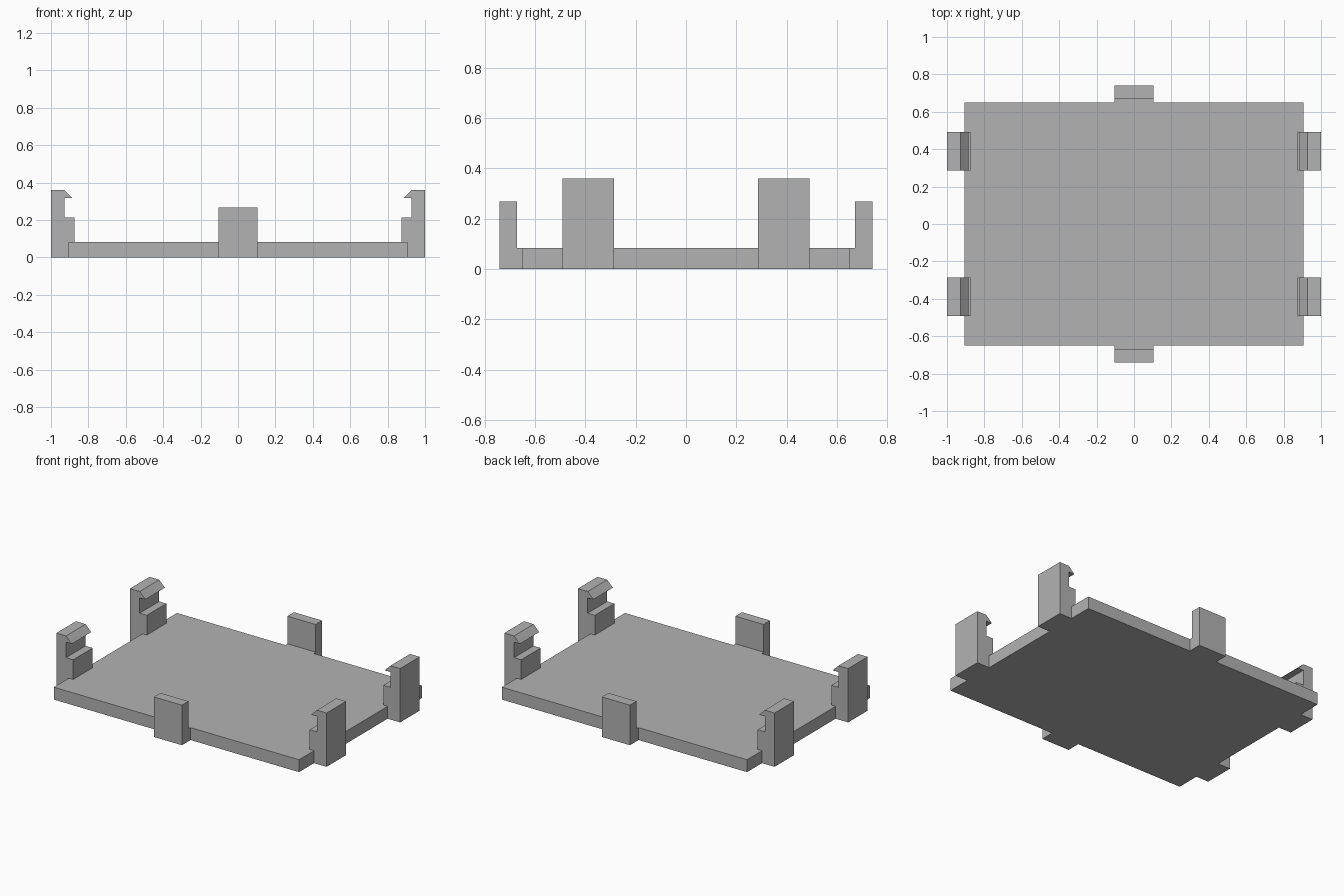
import bpy
import bmesh

cube = bpy.data.objects.get("Cube")
if cube:
    bpy.data.objects.remove(cube, do_unlink=True)

grey = bpy.data.materials.new("plain_grey")
grey.use_nodes = True
colour = (0.45, 0.45, 0.45, 1)
grey.diffuse_color = colour
grey.node_tree.nodes["Principled BSDF"].inputs["Base Color"].default_value = colour

PLATE_X, PLATE_Y, PLATE_H = 0.907, 0.65, 0.083


def extrude(name, profile, place, start, end):
    """Sweep a closed 2D profile from start to end; place(a, b, t) gives the 3D point."""
    bm = bmesh.new()
    face = bm.faces.new([bm.verts.new(place(a, b, start)) for a, b in profile])
    swept = bmesh.ops.extrude_face_region(bm, geom=[face])
    moved = [v for v in swept["geom"] if isinstance(v, bmesh.types.BMVert)]
    shift = [q - p for p, q in zip(place(0, 0, start), place(0, 0, end))]
    bmesh.ops.translate(bm, verts=moved, vec=shift)
    bmesh.ops.recalc_face_normals(bm, faces=bm.faces)
    mesh = bpy.data.meshes.new(name)
    bm.to_mesh(mesh)
    bm.free()
    mesh.materials.append(grey)
    obj = bpy.data.objects.new(name, mesh)
    bpy.context.collection.objects.link(obj)
    return obj


# Flat base plate
extrude("base_plate",
        [(-PLATE_X, -PLATE_Y), (PLATE_X, -PLATE_Y), (PLATE_X, PLATE_Y), (-PLATE_X, PLATE_Y)],
        lambda a, b, t: (a, b, t), 0, PLATE_H)

# Hooked side clips with a support ledge, resting on the plate edge
clip_profile = [(PLATE_X, 0), (1, 0), (1, 0.36), (0.928, 0.36), (0.886, 0.318),
                (0.928, 0.318), (0.928, 0.215), (0.875, 0.215),
                (0.875, PLATE_H), (PLATE_X, PLATE_H)]
for side, sx in (("left", 1), ("right", -1)):
    for end, sy in (("front", -1), ("back", 1)):
        extrude(f"{end}_{side}_clip", clip_profile,
                lambda a, b, t: (sx * a, sy * t, b), 0.286, 0.492)

# Upright stops at front and back, joined to the plate by a low bridge
stop_profile = [(PLATE_Y, 0), (0.741, 0), (0.741, 0.268), (0.672, 0.268),
                (0.672, PLATE_H), (PLATE_Y, PLATE_H)]
for end, sy in (("front", -1), ("back", 1)):
    extrude(f"{end}_stop", stop_profile,
            lambda a, b, t: (t, sy * a, b), -0.104, 0.104)
